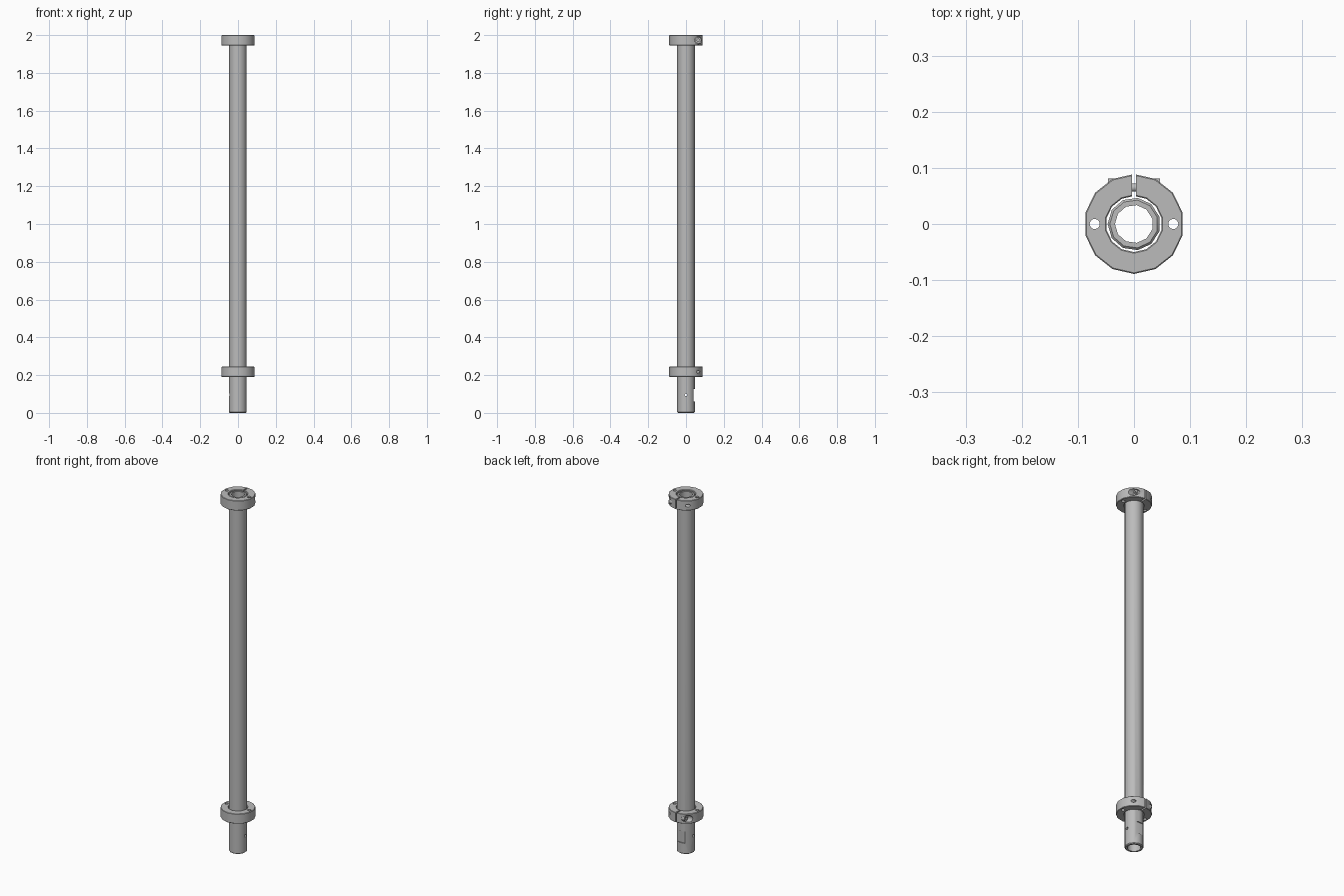
import bpy, bmesh, math
from mathutils import Matrix

if "Cube" in bpy.data.objects:
    bpy.data.objects.remove(bpy.data.objects["Cube"])

steel = bpy.data.materials.new("grey steel")
steel.use_nodes = True
GREY = (0.5, 0.5, 0.5, 1)
steel.diffuse_color = GREY
steel.node_tree.nodes["Principled BSDF"].inputs["Base Color"].default_value = GREY


def add_object(name, bm):
    bmesh.ops.recalc_face_normals(bm, faces=bm.faces)
    mesh = bpy.data.meshes.new(name)
    bm.to_mesh(mesh)
    bm.free()
    mesh.materials.append(steel)
    ob = bpy.data.objects.new(name, mesh)
    bpy.context.collection.objects.link(ob)
    return ob


def lathe(name, profile, sides, start):
    """Closed (radius, height) profile turned around z."""
    bm = bmesh.new()
    rings = []
    for i in range(sides):
        a = start + i * math.tau / sides
        rings.append([bm.verts.new((r * math.cos(a), r * math.sin(a), z)) for r, z in profile])
    n = len(profile)
    for i in range(sides):
        a, b = rings[i], rings[(i + 1) % sides]
        for j in range(n):
            k = (j + 1) % n
            bm.faces.new((a[j], b[j], b[k], a[k]))
    return add_object(name, bm)


def rod(name, radius, length, centre, axis="Z", sides=16):
    bm = bmesh.new()
    turn = Matrix.Rotation(math.pi / 2, 4, "Y") if axis == "X" else Matrix()
    bmesh.ops.create_cone(bm, cap_ends=True, segments=sides, radius1=radius, radius2=radius,
                          depth=length, matrix=Matrix.Translation(centre) @ turn)
    return add_object(name, bm)


def block(name, size, centre):
    bm = bmesh.new()
    bmesh.ops.create_cube(bm, size=1, matrix=Matrix.Translation(centre) @ Matrix.Diagonal((*size, 1)))
    return add_object(name, bm)


def cut(ob, cutters):
    bpy.context.view_layer.objects.active = ob
    for c in cutters:
        mod = ob.modifiers.new("cut", "BOOLEAN")
        mod.operation, mod.solver, mod.object = "DIFFERENCE", "EXACT", c
        bpy.ops.object.modifier_apply(modifier=mod.name)
        bpy.data.objects.remove(c)


def smooth(ob, degrees):
    bpy.ops.object.select_all(action="DESELECT")
    ob.select_set(True)
    bpy.context.view_layer.objects.active = ob
    bpy.ops.object.shade_smooth_by_angle(angle=math.radians(degrees))


# Hollow shaft with chamfered ends
R, BORE, TOP, C = 0.047, 0.034, 1.996, 0.004
shaft = lathe("shaft", [(BORE, 0), (R - C, 0), (R, C), (R, TOP - C), (R - C, TOP), (BORE, TOP)],
              11, math.pi)
cut(shaft, [rod("pin_hole", 0.007, 0.2, (0, 0, 0.095), "X"),
            block("back_flat", (0.1, 0.02, 0.065), (0, 0.05, 0.094))])
smooth(shaft, 35)


# Split clamp collar: slit at the back, cross screw on one side
def collar(label, z0, side):
    inner, outer, h, c = 0.050, 0.089, 0.055, 0.002
    z1, zc, ys = z0 + h, z0 + h / 2, 0.065
    ob = lathe(label + "_collar",
               [(inner, z0 + c), (inner + c, z0), (outer - c, z0), (outer, z0 + c),
                (outer, z1 - c), (outer - c, z1), (inner + c, z1), (inner, z1 - c)],
               14, -math.pi / 2)
    cutters = [block("slit", (0.008, 0.08, 0.1), (0, 0.08, zc)),
               rod("screw_bore", 0.008, 0.3, (0, ys, zc), "X"),
               rod("counterbore", 0.019, 0.1, (side * 0.08, ys, zc), "X", 20)]
    cutters += [rod("face_hole", 0.009, 0.2, (s * 0.07, 0, zc)) for s in (-1, 1)]
    cut(ob, cutters)
    smooth(ob, 30)
    # Cap screw with a hexagonal socket
    shank = rod(label + "_screw_shank", 0.0075, 0.07, (0, ys, zc), "X")
    head = rod(label + "_screw_head", 0.0165, 0.016, (side * 0.038, ys, zc), "X", 20)
    cut(head, [rod("socket", 0.008, 0.016, (side * 0.046, ys, zc), "X", 6)])
    smooth(shank, 30)
    smooth(head, 30)


collar("lower", 0.19, -1)
collar("upper", 1.945, 1)
